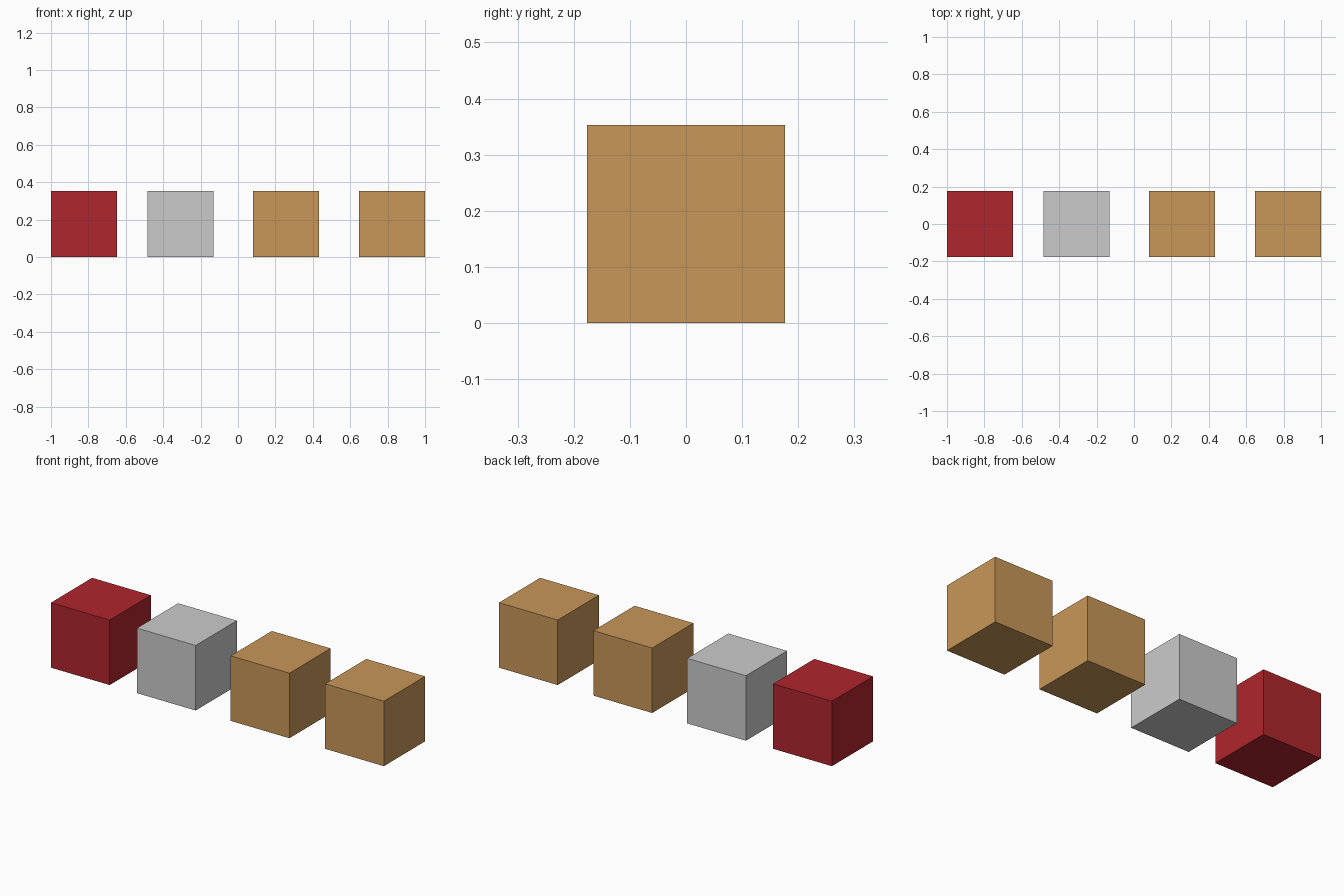
import bpy

if "Cube" in bpy.data.objects:
    bpy.data.objects.remove(bpy.data.objects["Cube"])

SIZE = 0.353


def material(name, rgb):
    mat = bpy.data.materials.new(name)
    mat.diffuse_color = (*rgb, 1.0)
    mat.use_nodes = True
    mat.node_tree.nodes["Principled BSDF"].inputs["Base Color"].default_value = mat.diffuse_color
    return mat


def block(name, x, mat=None):
    # Cube resting on the ground
    bpy.ops.mesh.primitive_cube_add(size=SIZE, location=(x, 0, SIZE / 2))
    obj = bpy.context.object
    obj.name = name
    if mat:
        obj.data.materials.append(mat)
    return obj


red = material("red", (0.43, 0.019, 0.026))
tan = material("tan", (0.58, 0.31, 0.098))

# Row of four equal blocks, left to right
block("red_block", -0.8235, red)
block("grey_block", -0.307)
block("inner_tan_block", 0.256, tan)
block("outer_tan_block", 0.8235, tan)
